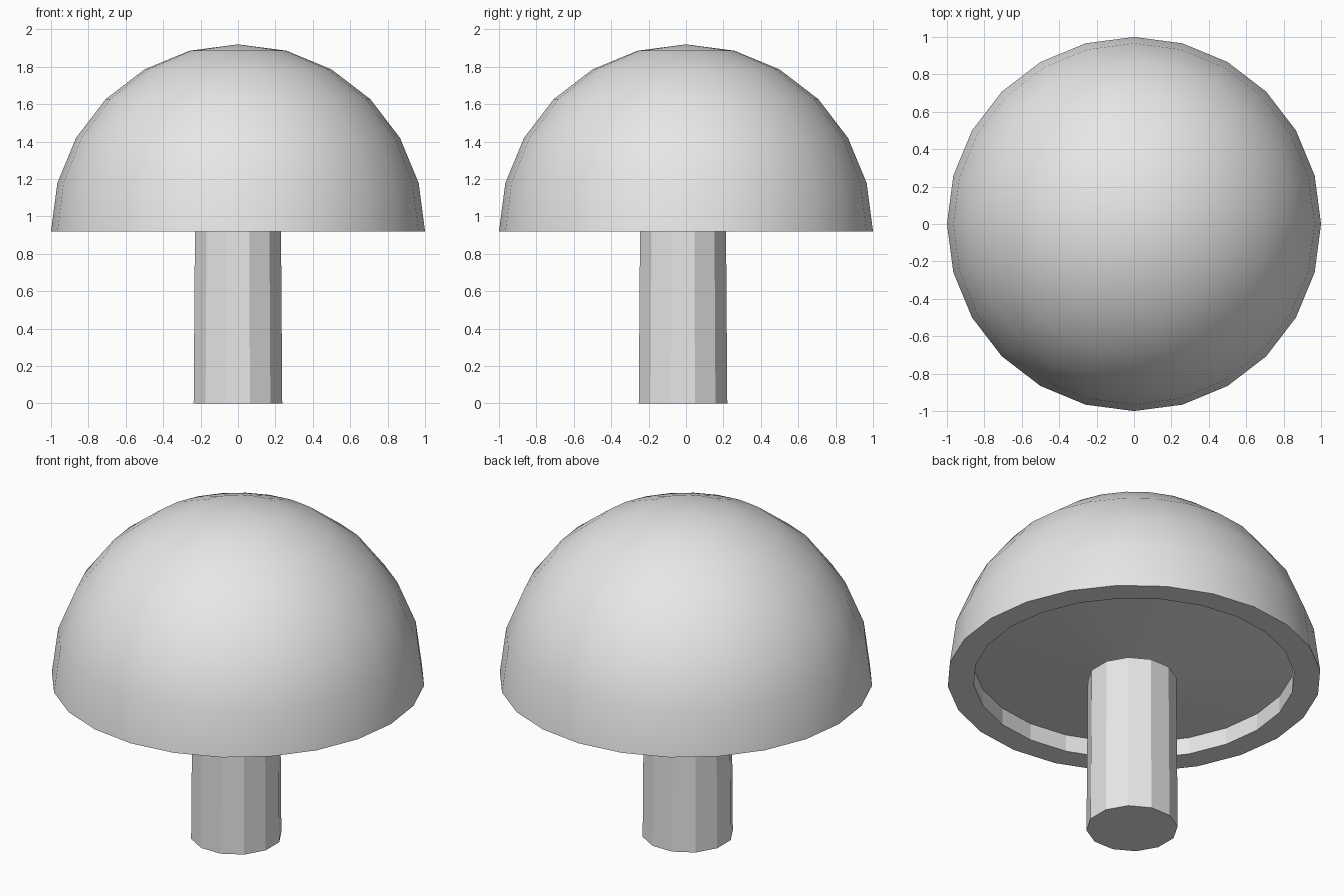
import bpy
import bmesh
from math import sin, cos, radians, tau

cube = bpy.data.objects.get("Cube")
if cube:
    bpy.data.objects.remove(cube, do_unlink=True)

grey = bpy.data.materials.new("light grey")
grey.use_nodes = True
colour = (0.8, 0.8, 0.8, 1)
grey.diffuse_color = colour
grey.node_tree.nodes["Principled BSDF"].inputs["Base Color"].default_value = colour


def lathe(name, profile, sides, turn=0.0, y=0.0):
    """Turn a closed (radius, z) profile, running from axis to axis, about z."""
    bm = bmesh.new()
    rings = []
    for r, z in profile:
        count = sides if r > 0 else 1
        rings.append([bm.verts.new((r * cos(turn + tau * i / sides),
                                    r * sin(turn + tau * i / sides), z))
                      for i in range(count)])
    for low, high in zip(rings, rings[1:]):
        for i in range(sides):
            j = (i + 1) % sides
            corners = [low[i % len(low)], low[j % len(low)],
                       high[j % len(high)], high[i % len(high)]]
            bm.faces.new(list(dict.fromkeys(corners)))
    bmesh.ops.recalc_face_normals(bm, faces=bm.faces)
    mesh = bpy.data.meshes.new(name)
    bm.to_mesh(mesh)
    bm.free()
    mesh.materials.append(grey)
    obj = bpy.data.objects.new(name, mesh)
    obj.location.y = y
    bpy.context.collection.objects.link(obj)
    return obj


# Domed cap with a flat rim and a recessed underside
RIM = 0.92
dome = [(cos(radians(a)), RIM + sin(radians(a))) for a in range(0, 90, 15)]
underside = [(0, RIM), (0.86, RIM + 0.1), (0.86, RIM)]
cap = lathe("cap", underside + dome + [(0, RIM + 1)], 24)

# Only the outside of the dome is smooth
for face in cap.data.polygons:
    face.use_smooth = face.normal.z > 0.05

# Slightly tapered, faceted stem
lathe("stem", [(0, 0), (0.245, 0), (0.238, RIM), (0, RIM)], 12,
      turn=radians(15), y=-0.016)
